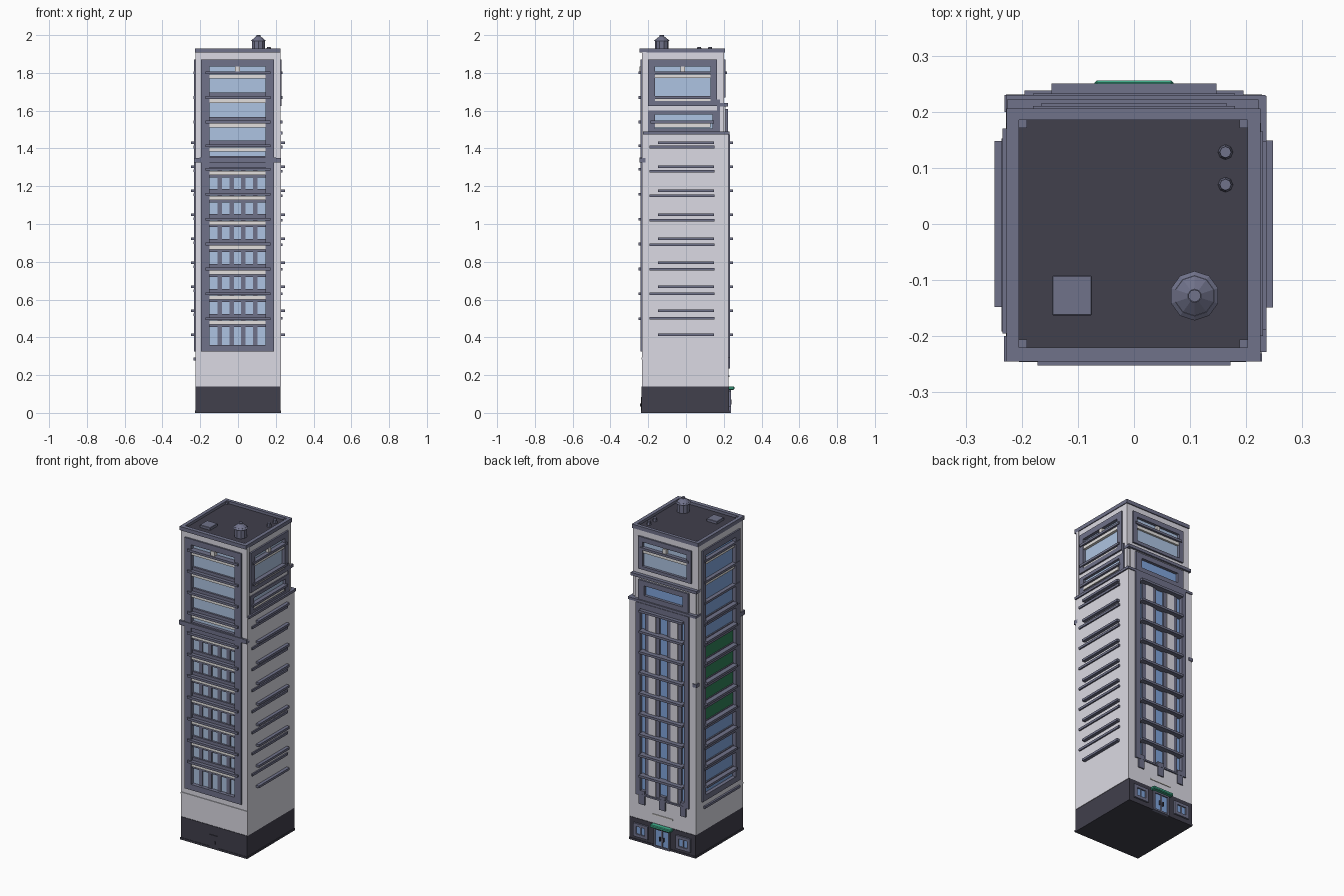
import bpy, bmesh
from mathutils import Matrix, Vector

old = bpy.data.objects.get("Cube")
if old:
    bpy.data.objects.remove(old, do_unlink=True)


def material(name, rgb):
    m = bpy.data.materials.new(name)
    m.diffuse_color = (*rgb, 1)
    m.use_nodes = True
    m.node_tree.nodes["Principled BSDF"].inputs["Base Color"].default_value = (*rgb, 1)
    return m


WALL = material("light_wall", (0.71, 0.70, 0.77))
TRIM = material("slate_trim", (0.162, 0.168, 0.255))
DARK = material("dark_stone", (0.052, 0.050, 0.072))
GLASS = material("pale_glass", (0.42, 0.55, 0.76))
BLUE = material("blue_glass", (0.22, 0.38, 0.72))
SILL = material("white_sill", (0.76, 0.74, 0.73))
GREEN = material("canopy_green", (0.05, 0.42, 0.26))
BLIND = material("green_blind", (0.03, 0.22, 0.10))

# Facade space: u runs along the face, n is the distance outwards
SIDES = {
    "front": lambda u, n, z: (u, -n, z),
    "back": lambda u, n, z: (u, n, z),
    "left": lambda u, n, z: (n, u, z),
    "right": lambda u, n, z: (-n, u, z),
}


def finish(name, bm, mat):
    bmesh.ops.recalc_face_normals(bm, faces=bm.faces)
    me = bpy.data.meshes.new(name)
    bm.to_mesh(me)
    bm.free()
    me.materials.append(mat)
    ob = bpy.data.objects.new(name, me)
    bpy.context.collection.objects.link(ob)
    return ob


def boxes(name, mat, items, side="back", bevel=0):
    """Each item is (u0, u1, n0, n1, z0, z1) in the space of one facade."""
    bm = bmesh.new()
    for u0, u1, n0, n1, z0, z1 in items:
        a, b = Vector(SIDES[side](u0, n0, z0)), Vector(SIDES[side](u1, n1, z1))
        size = [abs(p - q) for p, q in zip(a, b)]
        mat4 = Matrix.Translation((a + b) / 2) @ Matrix.Diagonal((*size, 1))
        bmesh.ops.create_cube(bm, size=1, matrix=mat4)
    ob = finish(name, bm, mat)
    if bevel:
        mod = ob.modifiers.new("Bevel", "BEVEL")
        mod.width, mod.segments = bevel, 1
    return ob


def ring(outer, inner, n0, n1):
    """Four boxes around a rectangular opening; rectangles are (u0, u1, z0, z1)."""
    a, b, c, d = outer
    e, f, g, h = inner
    return [(a, e, n0, n1, c, d), (f, b, n0, n1, c, d),
            (e, f, n0, n1, c, g), (e, f, n0, n1, h, d)]


def cone(name, mat, x, y, z0, z1, r0, r1, sides):
    bm = bmesh.new()
    bmesh.ops.create_cone(bm, cap_ends=True, segments=sides, radius1=r0, radius2=r1,
                          depth=z1 - z0, matrix=Matrix.Translation((x, y, (z0 + z1) / 2)))
    return finish(name, bm, mat)


def ledges(name, side, levels, half, n0, n1, shift=0):
    boxes(name, TRIM, [(shift - half, shift + half, n0, n1, z - .007, z + .007)
                       for z in levels], side)


# Tower core, plinth and stepped upper block
boxes("plinth", DARK, [(-.225, .225, -.235, .228, .012, .14),
                       (-.228, .228, -.238, .231, 0, .012)])
boxes("tower_core", WALL, [(-.208, .228, -.214, .208, .14, 1.48),
                           (-.208, .205, -.214, .19, 1.48, 1.91)])
boxes("lower_wall_band", WALL, [(-.225, .228, -.232, .225, .14, .285)])
boxes("band_course", WALL, [(-.225, .225, .22, .236, .283, .292)], "front")

# Front facade
front_open = (-.15, .145, .36, 1.835)
front_edge = (-.195, .19, .325, 1.87)
boxes("front_wall", WALL, ring((-.225, .225, .14, 1.91), front_edge, .21, .232), "front")
boxes("front_frame", TRIM, ring(front_edge, front_open, .21, .242), "front")
boxes("front_glass", GLASS, [(-.15, .145, .21, .218, .36, 1.835)], "front")
upper_levels = [1.80, 1.67, 1.54, 1.415]
lower_levels = [1.29 - .132 * i for i in range(7)]
front_levels = upper_levels + lower_levels
ledges("front_ledges", "front", front_levels, .172, .21, .252)
boxes("front_sills", SILL, [(-.15, .145, .21, .236, z - .03, z - .009)
                            for z in front_levels], "front")
boxes("front_spandrels", TRIM, [(-.15, .145, .21, .23, z, z + .026)
                                for z in front_levels[1:]], "front")
boxes("front_window_heads", TRIM, [(-.15, .145, .21, .228, z - .043, z - .03)
                                   for z in lower_levels], "front")
boxes("front_mullions", TRIM, [(x - .012, x + .012, .21, .224, .36, 1.30)
                               for x in (-.097, -.034, .029, .092)], "front")
boxes("front_belt", TRIM, [(-.205, .2, .21, .246, 1.325, 1.352),
                           (-.15, .145, .21, .238, 1.30, 1.36),
                           (-.232, -.185, .2, .245, 1.325, 1.35),
                           (.18, .228, .2, .245, 1.325, 1.35)], "front")
boxes("top_vent_bracket", SILL, [(-.015, .01, .21, .245, 1.805, 1.835)], "front")
boxes("service_door", DARK, [(-.03, .03, .23, .239, .012, .085),
                             (.008, .014, .23, .243, .035, .05)], "front")

# Right facade, with coloured blinds on the middle floors
right_open = (-.15, .14, .36, 1.835)
right_edge = (-.195, .17, .325, 1.87)
boxes("right_wall", WALL, ring((-.23, .2, .14, 1.91), right_edge, .2, .225), "right")
boxes("right_rear_wall", WALL, [(.2, .225, .2, .225, .14, 1.48)], "right")
boxes("right_frame", TRIM, ring(right_edge, right_open, .2, .234), "right")
boxes("right_glass", BLUE, [(-.15, .14, .2, .212, .36, 1.835)], "right")
side_levels = [1.43 - .127 * i for i in range(9)]
boxes("green_blinds", BLIND, [(-.15, .14, .2, .215, z + .012, z + .105)
                             for z in side_levels[2:6]], "right")
ledges("right_ledges", "right", side_levels, .148, .2, .249)
ledges("right_long_ledges", "right", upper_levels[:3] + [.285] +
       [z - .022 for z in side_levels[:8]], .172, .2, .236, -.02)
boxes("right_spandrels", TRIM, [(-.15, .14, .2, .22, z - .022, z + .012)
                                for z in side_levels], "right")
boxes("right_sills", SILL, [(-.15, .14, .2, .226, z - .028, z - .009)
                            for z in upper_levels[:2]], "right")

# Left facade: plain wall with paired ledges, window bay on the upper block
boxes("left_wall", WALL, [(-.232, .225, .19, .228, .14, 1.48)], "left")
ledges("left_ledges", "left", side_levels, .149, .2, .248)
ledges("left_long_ledges", "left", [z - .022 - .0025 * i for i, z in
       enumerate(side_levels[:8])], .172, .2, .236, -.022)
boxes("left_shoulder", TRIM, [(-.228, .228, .19, .236, 1.475, 1.49)], "left")
bay = (-.2, .165, 1.625, 1.87)
low_bay = (-.2, .165, 1.49, 1.6)
boxes("left_upper_wall", WALL,
      ring((-.232, .2, 1.48, 1.91), (-.2, .165, 1.49, 1.87), .2, .22)
      + [(-.2, .165, .2, .22, 1.6, 1.625)], "left")
boxes("left_bay_frame", TRIM, ring(bay, (-.165, .13, 1.65, 1.835), .2, .23)
      + ring(low_bay, (-.165, .14, 1.505, 1.58), .2, .226)
      + [(.165, .18, .2, .226, 1.49, 1.66)], "left")
boxes("left_glass", GLASS, [(-.165, .14, .2, .21, 1.5, 1.84)], "left")
ledges("left_bay_ledges", "left", [1.80, 1.67, 1.54], .168, .2, .236, -.02)
boxes("left_sills", SILL, [(-.165, .13, .2, .226, z - .028, z - .009)
                           for z in upper_levels[:3]] +
      [(-.028, -.005, .2, .228, 1.805, 1.835)], "left")

# Back facade: upper bay, transition window and tall pilastered bay
boxes("back_upper_wall", WALL, ring((-.222, .22, 1.63, 1.91), (-.18, .18, 1.67, 1.87),
                                    .185, .2), "back")
boxes("back_upper_frame", TRIM, ring((-.18, .18, 1.67, 1.87), (-.15, .15, 1.69, 1.84),
                                     .185, .21), "back")
boxes("back_upper_glass", GLASS, [(-.15, .15, .185, .194, 1.69, 1.84)], "back")
ledges("back_upper_ledge", "back", [1.80], .165, .185, .216)
boxes("back_upper_sill", SILL, [(-.15, .15, .185, .206, 1.772, 1.791),
                                (-.012, .012, .185, .21, 1.805, 1.835)], "back")
boxes("back_belt", TRIM, [(-.226, .222, .18, .222, 1.622, 1.64)], "back")
boxes("back_middle_wall", WALL, ring((-.215, .2, 1.48, 1.625), (-.17, .17, 1.49, 1.61),
                                     .185, .21), "back")
boxes("back_middle_frame", TRIM, ring((-.17, .17, 1.49, 1.61), (-.13, .13, 1.52, 1.58),
                                      .185, .222), "back")
boxes("back_middle_glass", BLUE, [(-.13, .13, .185, .205, 1.52, 1.58)], "back")
boxes("back_shoulder", TRIM, [(-.228, .234, .18, .23, 1.475, 1.49)], "back")
back_edge = (-.18, .18, .29, 1.475)
boxes("back_wall", WALL, ring((-.225, .228, .14, 1.48), back_edge, .2, .225), "back")
boxes("back_frame", TRIM, ring(back_edge, (-.15, .15, .3, 1.44), .2, .233), "back")
boxes("back_glass", BLUE, [(-.15, .15, .2, .212, .3, 1.44)], "back")
boxes("back_pilasters", WALL, [(x - .025, x + .025, .2, .224, .3, 1.44)
                               for x in (-.075, .075)], "back")
boxes("back_mullions", TRIM, [(x - .012, x + .012, .2, .221, .3, 1.44)
                              for x in (-.112, -.038, .038, .112)], "back")
ledges("back_ledges", "back", side_levels, .147, .2, .25)
boxes("back_hanging_tabs", TRIM, [(x - .02, x + .02, .2, .232, .235, .32)
                                  for x in (-.14, 0, .14)], "back")
boxes("back_wall_plate", SILL, [(-.07, .07, .22, .229, .19, .197)], "back")
boxes("corner_bracket", TRIM, [(-.231, -.205, .2, .23, 1.05, 1.07)], "back")

# Entrance with canopy and flanking shop windows
boxes("entrance_frame", TRIM, ring((-.055, .055, .0, .12), (-.045, .045, .01, .11),
                                   .22, .238) + [(-.004, .004, .22, .236, .01, .11)], "back")
boxes("entrance_doors", BLUE, [(-.045, .045, .22, .231, .01, .11)], "back")
boxes("door_handles", DARK, [(x - .003, x + .003, .23, .24, .045, .07)
                             for x in (-.012, .012)], "back")
boxes("entrance_canopy", GREEN, [(-.07, .07, .22, .256, .122, .14)], "back", .004)
for x, label in ((-.145, "right"), (.145, "left")):
    boxes(label + "_shop_frame", TRIM,
          ring((x - .05, x + .05, .03, .112), (x - .03, x + .03, .048, .094), .22, .238)
          + [(x - .003, x + .003, .22, .235, .048, .094)], "back")
    boxes(label + "_shop_glass", BLUE, [(x - .03, x + .03, .22, .231, .048, .094)], "back")

# Roof deck, parapet and rooftop equipment
boxes("roof_deck", DARK, [(-.21, .21, -.225, .19, 1.9, 1.914)])
boxes("parapet", TRIM, [(-.227, -.205, -.245, .206, 1.907, 1.93),
                        (.202, .225, -.245, .206, 1.907, 1.93),
                        (-.205, .202, -.245, -.22, 1.907, 1.93),
                        (-.205, .202, .185, .206, 1.907, 1.93)])
boxes("parapet_corner_blocks", TRIM, [(x - .007, x + .007, y - .007, y + .007, 1.91, 1.926)
                                      for x in (-.198, .195) for y in (-.213, .178)])
boxes("roof_hatch", TRIM, [(-.146, -.075, -.163, -.092, 1.91, 1.93)], "back", .002)
cone("chimney_stack", TRIM, .108, -.128, 1.91, 1.975, .036, .036, 10)
cone("chimney_cap", TRIM, .108, -.128, 1.968, 1.994, .044, .012, 10)
cone("chimney_knob", TRIM, .108, -.128, 1.99, 2.0, .011, .011, 10)
for i, y in enumerate((.07, .128)):
    cone("vent_pipe_%d" % (i + 1), TRIM, .163, y, 1.91, 1.936, .014, .010, 8)
